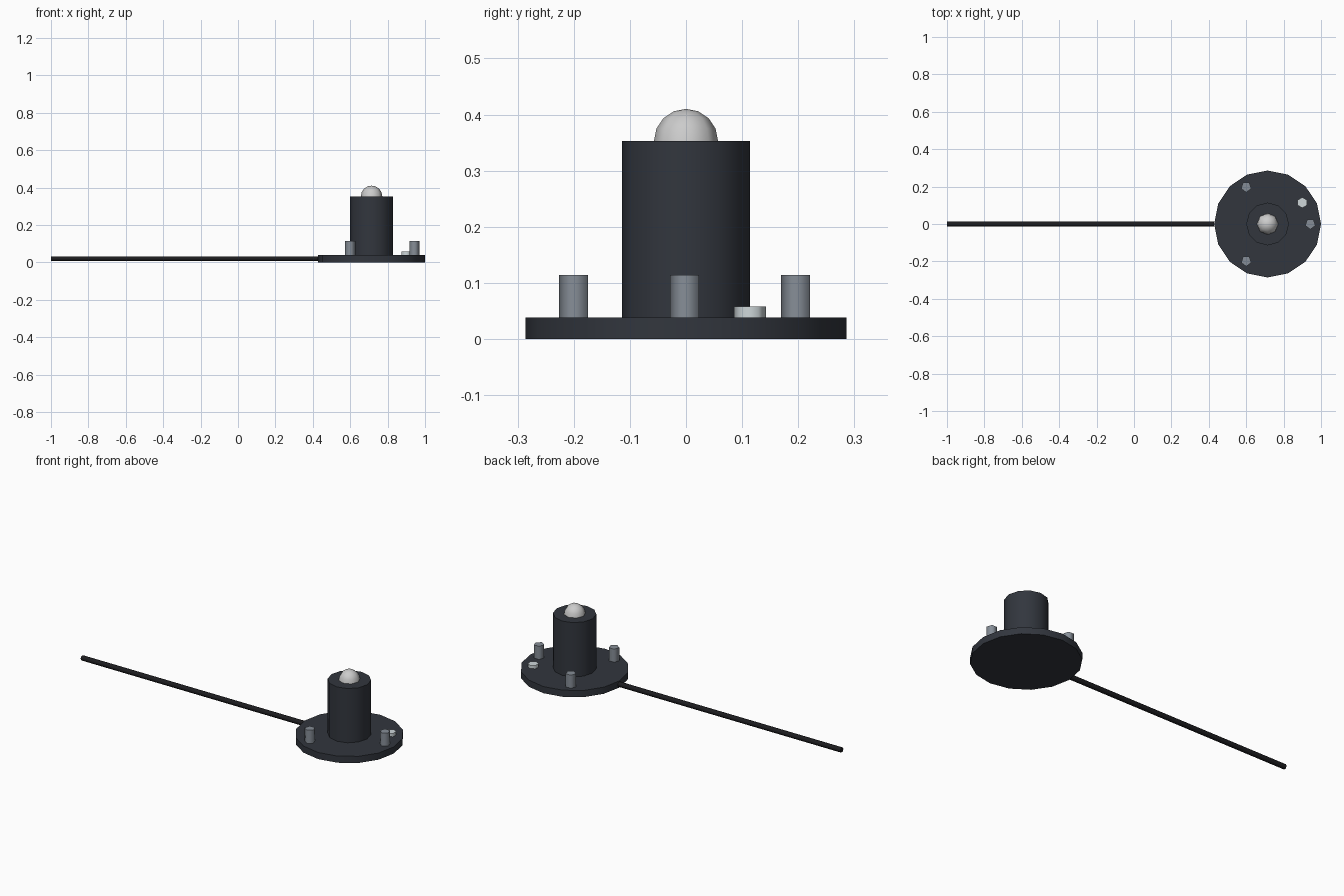
import bpy
import bmesh
from math import radians, sin, cos, pi
from mathutils import Matrix, Vector

if "Cube" in bpy.data.objects:
    bpy.data.objects.remove(bpy.data.objects["Cube"])

U = 2 / 7            # flange radius is the model's basic unit
CX = 1 - U           # centre of the flange in x
FLANGE_TOP = 0.0385
HUB_TOP = 0.353


def material(name, rgb):
    m = bpy.data.materials.new(name)
    m.diffuse_color = (*rgb, 1)
    m.use_nodes = True
    m.node_tree.nodes["Principled BSDF"].inputs["Base Color"].default_value = m.diffuse_color
    return m


dark = material("dark_plastic", (0.032, 0.037, 0.048))
black = material("black_rubber", (0.012, 0.012, 0.014))
steel = material("steel", (0.24, 0.27, 0.31))
pale = material("pale_indicator", (0.62, 0.68, 0.70))
white = material("white_lens", (0.78, 0.78, 0.78))


def finish(name, bm, mat, matrix):
    mesh = bpy.data.meshes.new(name)
    bm.to_mesh(mesh)
    bm.free()
    mesh.materials.append(mat)
    ob = bpy.data.objects.new(name, mesh)
    bpy.context.collection.objects.link(ob)
    ob.matrix_world = matrix
    bpy.ops.object.select_all(action='DESELECT')
    ob.select_set(True)
    bpy.context.view_layer.objects.active = ob
    bpy.ops.object.shade_smooth_by_angle(angle=radians(80))
    return ob


def cylinder(name, start, end, radius, sides, mat):
    """Capped cylinder from start to end, first corner facing -y when upright."""
    start, end = Vector(start), Vector(end)
    axis = end - start
    bm = bmesh.new()
    ring = [bm.verts.new((radius * sin(2 * pi * i / sides),
                          -radius * cos(2 * pi * i / sides), 0)) for i in range(sides)]
    face = bm.faces.new(ring)
    top = bmesh.ops.extrude_face_region(bm, geom=[face])["geom"]
    bmesh.ops.translate(bm, vec=(0, 0, axis.length),
                        verts=[g for g in top if isinstance(g, bmesh.types.BMVert)])
    bmesh.ops.recalc_face_normals(bm, faces=bm.faces)
    rot = Vector((0, 0, 1)).rotation_difference(axis).to_matrix().to_4x4()
    return finish(name, bm, mat, Matrix.Translation(start) @ rot)


# Mounting flange and upright hub
cylinder("flange", (CX, 0, 0), (CX, 0, FLANGE_TOP), U, 16, dark)
cylinder("hub", (CX, 0, FLANGE_TOP), (CX, 0, HUB_TOP), 0.4 * U, 12, dark)

# Lens dome: upper half of a low-poly sphere
bm = bmesh.new()
bmesh.ops.create_uvsphere(bm, u_segments=8, v_segments=8, radius=0.2 * U)
bmesh.ops.delete(bm, geom=[v for v in bm.verts if v.co.z < -1e-4], context='VERTS')
finish("lens_dome", bm, white, Matrix.Translation((CX, 0, HUB_TOP)))

# Three five-sided mounting studs
for i in range(3):
    a = i * 2 * pi / 3
    x, y = CX + 0.8 * U * cos(a), 0.8 * U * sin(a)
    cylinder(f"stud_{i + 1}", (x, y, FLANGE_TOP), (x, y, 0.1145), 0.1 * U, 5, steel)

# Small hexagonal indicator light
x, y = CX + 0.65 * U, 0.4 * U
cylinder("indicator", (x, y, FLANGE_TOP), (x, y, 0.058), 0.1 * U, 6, pale)

# Straight cable lying out to the left
cylinder("cable", (-1, 0, 0.02), (CX - U, 0, 0.02), 0.05 * U, 6, black)
